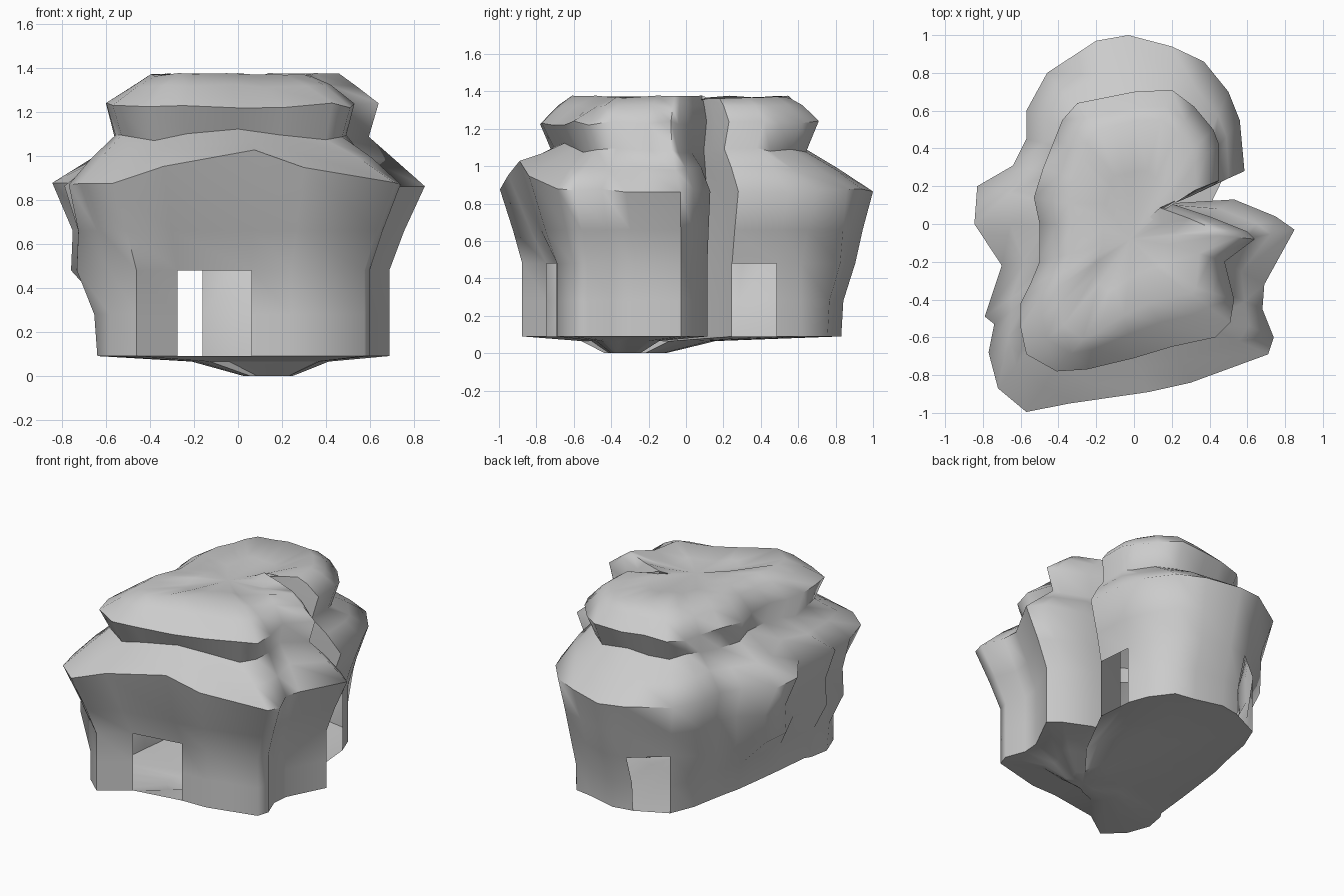
import bpy, bmesh, random

if "Cube" in bpy.data.objects:
    bpy.data.objects.remove(bpy.data.objects["Cube"])
random.seed(4)

# Shoulder outline (widest tier) and crown outline, matched point for point, clockwise from the back
MID = [(-.03, 1), (.2, .94), (.37, .86), (.5, .7), (.56, .55), (.585, .28), (.42, .21), (.2, .11),
       (.53, .13), (.75, .04), (.85, -.03), (.69, -.32), (.68, -.45), (.74, -.6), (.71, -.69),
       (.3, -.84), (.075, -.89), (-.34, -.95), (-.57, -.995), (-.72, -.87), (-.77, -.68),
       (-.74, -.53), (-.79, -.49), (-.7, -.22), (-.845, 0), (-.83, .2), (-.64, .31),
       (-.57, .45), (-.57, .6), (-.46, .8), (-.2, .97)]
TOP = [(0, .7), (.2, .71), (.32, .62), (.42, .5), (.45, .42), (.45, .23), (.31, .16), (.19, .11),
       (.4, .04), (.6, -.04), (.64, -.08), (.48, -.2), (.53, -.4), (.51, -.52), (.43, -.6),
       (.2, -.65), (0, -.71), (-.25, -.77), (-.41, -.78), (-.57, -.69), (-.6, -.55),
       (-.6, -.42), (-.55, -.32), (-.5, -.2), (-.5, 0), (-.53, .14), (-.48, .3),
       (-.42, .45), (-.38, .55), (-.3, .64), (-.15, .67)]
N = len(MID)
NOTCH = 7
LEFT = range(20, 29)
DOORS = (4, 16, 29)            # wall segments left open: right, front, back left
RISE = {15: .08, 16: .15, 17: .08}   # arch of the shoulder over the front door


def scaled(outline, sx, sy, cx=0, cy=-.05):
    return [(cx + (x - cx) * sx, cy + (y - cy) * sy) for x, y in outline]


def mix(a, b, t):
    return [(p[0] * (1 - t) + q[0] * t, p[1] * (1 - t) + q[1] * t) for p, q in zip(a, b)]


def ring(bm, outline, z, jitter=0, rise=0):
    return [bm.verts.new((x, y, z + rise * RISE.get(i, 0) + random.uniform(-jitter, jitter)))
            for i, (x, y) in enumerate(outline)]


def bridge(bm, a, b, skip=()):
    for i in range(N):
        if i not in skip:
            j = (i + 1) % N
            bm.faces.new((a[i], b[i], b[j], a[j]))


def cap(bm, loop, co):
    tip = bm.verts.new(co)
    for i in range(N):
        bm.faces.new((loop[i], tip, loop[(i + 1) % N]))


def finish(bm, name, angle):
    bmesh.ops.recalc_face_normals(bm, faces=bm.faces)
    me = bpy.data.meshes.new(name)
    bm.to_mesh(me)
    bm.free()
    ob = bpy.data.objects.new(name, me)
    bpy.context.collection.objects.link(ob)
    bpy.ops.object.select_all(action='DESELECT')
    ob.select_set(True)
    bpy.context.view_layer.objects.active = ob
    bpy.ops.object.shade_smooth_by_angle(angle=angle)


# Foot of the wall: shrunk shoulder, nearly straight left side, front wall set back at the door
base = [(x * .81, y * (.83 if y > .9 else .88)) for x, y in MID]
base[NOTCH] = (.2, .11)
for i in LEFT:
    base[i] = (-.64 + .2 * (i - 20) / 8, MID[i][1] * .9)
for i, inset in {15: .05, 16: .09, 17: .09}.items():
    base[i] = (base[i][0], base[i][1] + inset)
# Wall at door-head height: left side and back bulge outwards
waist = list(base)
for i in LEFT:
    waist[i] = mix(base, MID, .72)[i]
for i in (0, 1, 2, 30):
    waist[i] = (base[i][0], base[i][1] * 1.09)
lower = mix(base, waist, .15)
upper = mix(waist, MID, .42)
for i in LEFT:
    upper[i] = (waist[i][0] * .99, waist[i][1])

# Ridge around the top, cut back at the front
peak = [(x * (.66 if x < 0 else .72), y * .78) for x, y in TOP]
peak[12:18] = [(.33, -.34), (.3, -.37), (.22, -.38), (.08, -.42), (-.05, -.48), (-.2, -.58)]

# Rock shell: wall, shoulder, neck, crown
bm = bmesh.new()
neck = scaled(TOP, .93, .91)
levels = [ring(bm, base, .09), ring(bm, lower, .28), ring(bm, waist, .48),
          ring(bm, upper, .66), ring(bm, MID, .87, .01, 1),
          ring(bm, mix(MID, neck, .5), .985, .01, .6),
          ring(bm, neck, 1.085, .015, .2),
          ring(bm, TOP, 1.23, .015),
          ring(bm, mix(TOP, peak, .55), 1.32, .01),
          ring(bm, peak, 1.37, .008),
          ring(bm, scaled(peak, .5, .55), 1.35, .012)]
for k in range(len(levels) - 1):
    bridge(bm, levels[k], levels[k + 1], DOORS if k < 2 else ())
cap(bm, levels[-1], (-.02, -.08, 1.345))
finish(bm, "rock_shell", 1.1)

# Floor slab with a sunken belly
bm = bmesh.new()
edge = ring(bm, base, .09)
mid = ring(bm, scaled(base, .47, .42, .17, -.33), .065)
low = ring(bm, scaled(base, .17, .19, .16, -.33), 0)
bridge(bm, edge, mid)
bridge(bm, mid, low)
cap(bm, low, (.13, -.34, 0))
finish(bm, "floor_slab", .5)
